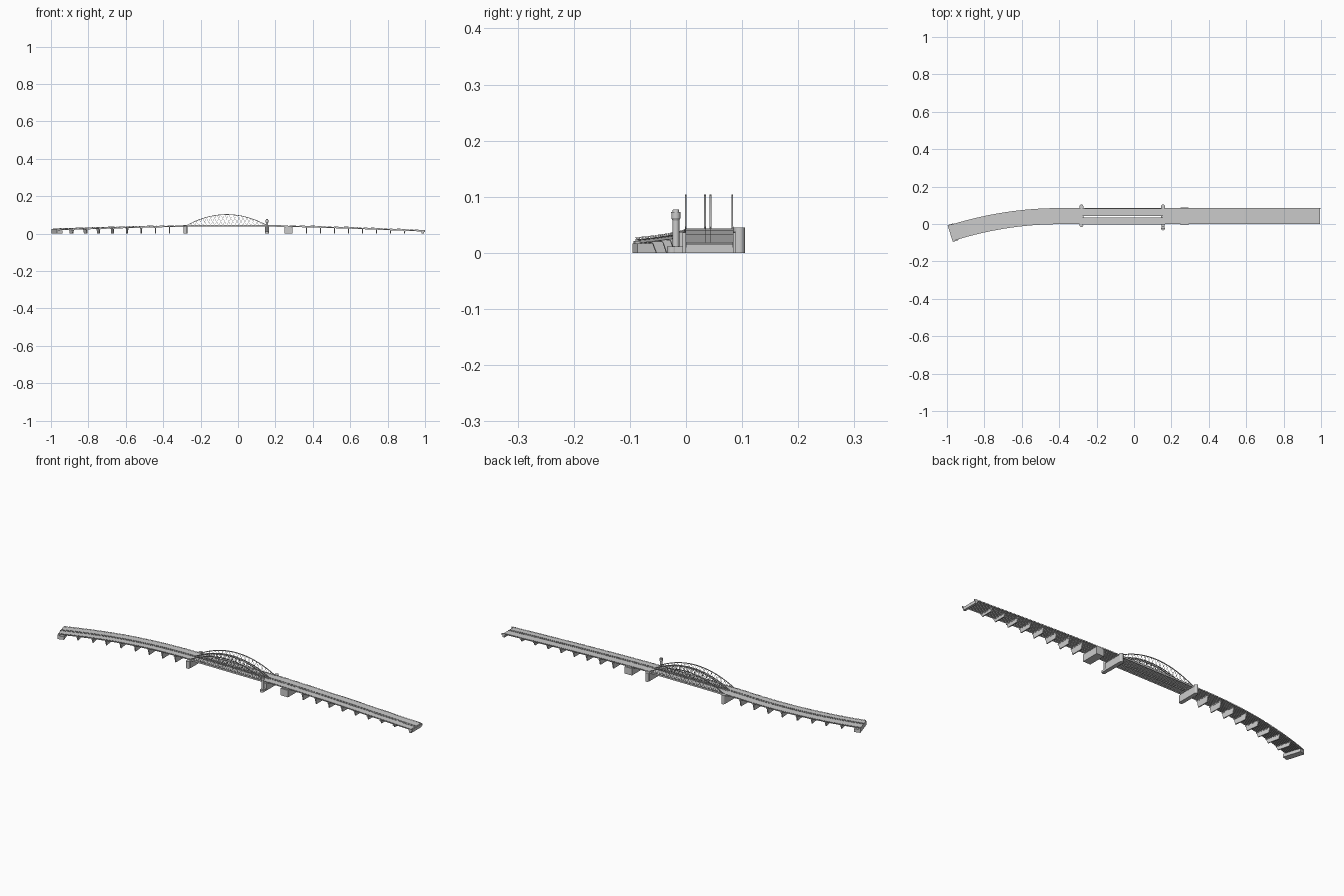
import bpy, bmesh, math
from mathutils import Vector, Matrix

if "Cube" in bpy.data.objects:
    bpy.data.objects.remove(bpy.data.objects["Cube"])

X0, X1 = -0.983, 0.99            # ends of the deck centreline
SPAN0, SPAN1 = -0.275, 0.155     # ends of the arch span
HALF = 0.043
ZPTS = [(-1.0, .0235), (-.65, .0345), (-.35, .042), (-.2, .0435),
        (.2, .0435), (.35, .0405), (.6, .033), (1.0, .0175)]


def deck_z(x):
    for (a, za), (b, zb) in zip(ZPTS, ZPTS[1:]):
        if x <= b:
            return za + (zb - za) * (x - a) / (b - a)
    return ZPTS[-1][1]


def frame(x):
    """Centre point (z = 0) and sideways direction of the road at x."""
    d = max(0.0, -0.4 - x)
    k = 0.092 / 0.583 ** 2
    slope = 2 * k * d
    return Vector((x, 0.042 - k * d * d, 0)), Vector((-slope, 1, 0)).normalized()


def finish(name, bm):
    bmesh.ops.recalc_face_normals(bm, faces=bm.faces)
    me = bpy.data.meshes.new(name)
    bm.to_mesh(me)
    bm.free()
    ob = bpy.data.objects.new(name, me)
    bpy.context.collection.objects.link(ob)
    return ob


def box(bm, x, o0, o1, z0, z1, t, taper=0.0):
    """Box across the road at x, from offset o0 to o1; taper narrows the foot."""
    c, n = frame(x)
    a = Vector((n.y, -n.x, 0)) * (t / 2)
    rings = []
    for z, q in ((z0, taper), (z1, 0)):
        rings.append([bm.verts.new(c + n * o + a * s + Vector((0, 0, z)))
                      for o, s in ((o0 + q, -1), (o1 - q, -1), (o1 - q, 1), (o0 + q, 1))])
    skin(bm, rings)


def skin(bm, rings):
    m = len(rings[0])
    for r, s in zip(rings, rings[1:]):
        for i in range(m):
            j = (i + 1) % m
            bm.faces.new((r[i], r[j], s[j], s[i]))
    bm.faces.new(rings[0])
    bm.faces.new(rings[-1])


def sweep(bm, x0, x1, o0, o1, d0, d1):
    """Rectangular strip following the road, heights relative to the deck top."""
    n = max(2, int((x1 - x0) / 0.03))
    rings = []
    for i in range(n + 1):
        x = x0 + (x1 - x0) * i / n
        c, s = frame(x)
        rings.append([bm.verts.new(c + s * o + Vector((0, 0, deck_z(x) + d)))
                      for o, d in ((o0, d0), (o1, d0), (o1, d1), (o0, d1))])
    skin(bm, rings)


def bar(bm, p, q, r):
    """Thin square bar between two points."""
    p, q = Vector(p), Vector(q)
    m = Matrix.Translation((p + q) / 2) @ (q - p).to_track_quat('Z', 'Y').to_matrix().to_4x4()
    bmesh.ops.create_cube(bm, size=1, matrix=m @ Matrix.Diagonal((2 * r, 2 * r, (q - p).length, 1)))


def cyl(bm, x, y, z0, z1, r0, r1, n=16):
    bmesh.ops.create_cone(bm, cap_ends=True, segments=n, radius1=r0, radius2=r1, depth=z1 - z0,
                          matrix=Matrix.Translation((x, y, (z0 + z1) / 2)))


# Approach decks with girders
for name, a, b in (("west_approach_deck", X0, SPAN0), ("east_approach_deck", SPAN1, X1)):
    bm = bmesh.new()
    sweep(bm, a, b, -HALF, HALF, -.002, 0)
    for i in range(10):
        o = -.036 + i * .008
        sweep(bm, a, b, o - .0006, o + .0006, -.0065, -.002)
    finish(name, bm)

# Twin arch-span decks with tie beams and cross beams
bm = bmesh.new()
for o0, o1 in ((-HALF, -.0065), (.0005, HALF)):
    sweep(bm, SPAN0, SPAN1, o0, o1, -.002, 0)
    for o in (o0, o1 - .003):
        sweep(bm, SPAN0, SPAN1, o, o + .003, -.006, .001)
    for i in range(1, 24):
        x = SPAN0 + (SPAN1 - SPAN0) * i / 24
        box(bm, x, o0, o1, .038, .042, .002)
finish("arch_span_decks", bm)

# Railings along the edges and the median
bm = bmesh.new()
for o in (-HALF + .0006, -.0075, .0015, HALF - .0006):
    for h in (.0012, .0028):
        sweep(bm, X0, X1, o - .0004, o + .0004, h, h + .0007)
    for i in range(110):
        x = X0 + (X1 - X0) * (i + .5) / 110
        box(bm, x, o - .0004, o + .0004, deck_z(x) - .0005, deck_z(x) + .0035, .001)
finish("railings", bm)

# Four arch ribs with crossing hangers
XC, HW, ZB, RISE = (SPAN0 + SPAN1) / 2, (SPAN1 - SPAN0) / 2, .0435, .0585


def arch_z(x):
    return ZB + RISE * (1 - ((x - XC) / HW) ** 2)


for k, y in enumerate((-.0005, .034, .0435, .0825)):
    bm = bmesh.new()
    rings = []
    for i in range(41):
        x = SPAN0 + 2 * HW * i / 40
        rings.append([bm.verts.new((x, y + dy, arch_z(x) + dz))
                      for dy, dz in ((-.0015, -.0018), (.0015, -.0018), (.0015, .0018), (-.0015, .0018))])
    skin(bm, rings)
    finish("arch_rib_%d" % (k + 1), bm)
    bm = bmesh.new()
    for i in range(1, 20):
        x = SPAN0 + 2 * HW * i / 20
        for s in (-1, 1):
            # follow the inclined line up until it meets the rib
            h = 0.0
            while ZB + h < arch_z(x + s * h * .55) and h < .08:
                h += .0005
            if h > .003:
                bar(bm, (x, y, ZB), (x + s * h * .55, y, ZB + h), .0005)
    finish("hangers_%d" % (k + 1), bm)

# Approach piers: tapered walls with a cap beam
bm = bmesh.new()
WEST = [-.89, -.815, -.746, -.671, -.593, -.517, -.441, -.366]
EAST = [.366, .441, .516, .591, .666, .741, .816, .891]
for x in WEST + EAST:
    top = deck_z(x) - .0065
    box(bm, x, -.038, .038, 0, top - .003, .005, .007)
    box(bm, x, -.041, .041, top - .003, top, .007)
finish("approach_piers", bm)

# Main piers with rounded noses
bm = bmesh.new()
for x, front, back in ((-.281, -.006, .095), (.155, -.024, .095)):
    low = .011 if front < -.02 else .037
    box(bm, x, -.046, .052, 0, .037, .02)
    box(bm, x, front - .042, -.044, 0, low, .018)
    cyl(bm, x, front, 0, low, .010, .010)
    cyl(bm, x, back, 0, .045, .010, .010)
finish("main_piers", bm)

# Broad pier beside the channel
bm = bmesh.new()
box(bm, .27, -.048, .046, 0, .036, .042)
box(bm, .27, -.043, .043, .036, .041, .03)
finish("channel_pier", bm)

# Abutments
bm = bmesh.new()
box(bm, -.967, -.048, .046, 0, .0165, .03)
box(bm, -.978, -.046, .045, 0, .0215, .01)
finish("west_abutment", bm)
bm = bmesh.new()
box(bm, .988, -.043, .043, 0, .0155, .012)
for o in (-HALF, HALF - .002):
    box(bm, .99, o, o + .002, .010, .0195, .02)
finish("east_abutment", bm)

# Control tower on the front of the east main pier
bm = bmesh.new()
TX, TY = .155, -.018
cyl(bm, TX, TY, .009, .058, .006, .006)
cyl(bm, TX, TY, .058, .062, .006, .008)
cyl(bm, TX, TY, .062, .071, .008, .008)
cyl(bm, TX, TY, .071, .073, .0085, .0085)
cyl(bm, TX, TY, .073, .077, .006, .0055)
tower = finish("control_tower", bm)

# Smooth the round parts
for nm in ("control_tower", "main_piers"):
    bpy.ops.object.select_all(action='DESELECT')
    ob = bpy.data.objects[nm]
    ob.select_set(True)
    bpy.context.view_layer.objects.active = ob
    bpy.ops.object.shade_smooth_by_angle(angle=math.radians(30))
